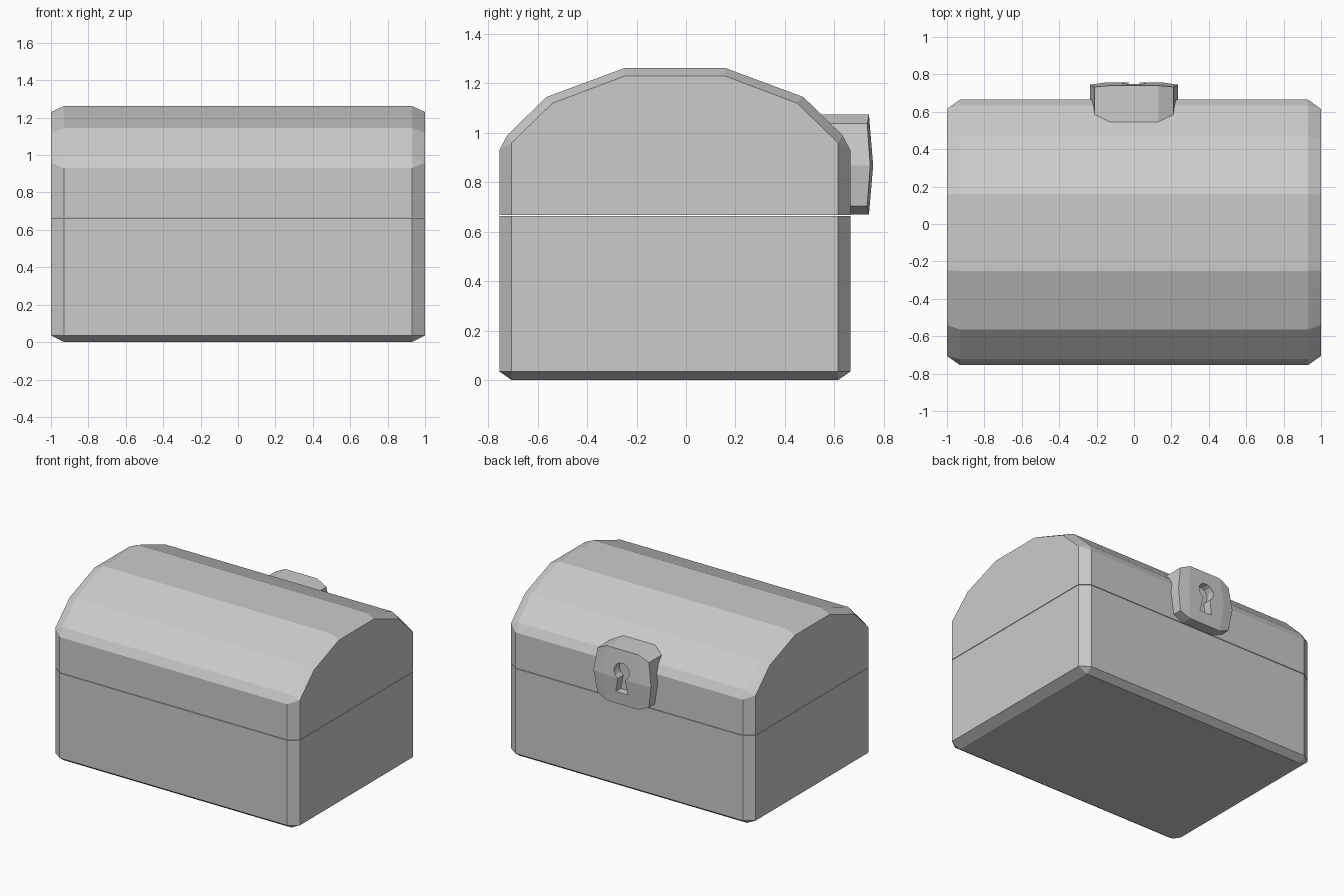
import bpy, bmesh, math

if "Cube" in bpy.data.objects:
    bpy.data.objects.remove(bpy.data.objects["Cube"])

grey = bpy.data.materials.new("light grey")
grey.diffuse_color = (0.6, 0.6, 0.6, 1)
grey.use_nodes = True
grey.node_tree.nodes["Principled BSDF"].inputs["Base Color"].default_value = grey.diffuse_color


def make(name, bm):
    bmesh.ops.recalc_face_normals(bm, faces=bm.faces[:])
    me = bpy.data.meshes.new(name)
    bm.to_mesh(me)
    bm.free()
    me.materials.append(grey)
    ob = bpy.data.objects.new(name, me)
    bpy.context.collection.objects.link(ob)
    return ob


def hull(name, points):
    """Convex solid from points, with coplanar triangles merged."""
    bm = bmesh.new()
    for p in points:
        bm.verts.new(p)
    bmesh.ops.convex_hull(bm, input=bm.verts[:])
    bmesh.ops.dissolve_limit(bm, angle_limit=math.radians(0.6),
                             verts=bm.verts[:], edges=bm.edges[:])
    return make(name, bm)


YC = -0.045          # middle of the chest in depth
SEAM = 0.665


def chest_part(name, outer, end):
    """outer: half profile (y, z) at x = 0.93; end: half profile at x = 1."""
    pts = []
    for x, prof in ((0.93, outer), (1.0, end)):
        pts += [(sx * x, YC + sy * y, z) for y, z in prof
                for sx in (-1, 1) for sy in (-1, 1)]
    return hull(name, pts)


# Bevelled box
chest_part("base",
           [(0.66, 0), (0.71, 0.035), (0.71, SEAM - 0.002)],
           [(0.66, 0.035), (0.66, SEAM - 0.002)])

# Faceted arched lid
chest_part("lid",
           [(0.71, SEAM + 0.002), (0.71, 0.93), (0.678, 0.99),
            (0.52, 1.145), (0.205, 1.262)],
           [(0.66, SEAM + 0.002), (0.66, 0.96), (0.495, 1.12), (0.203, 1.23)])

# Lock: faceted block with a slightly bulging face
rim = [(0.13, 1.075, 0.74), (0.21, 1.037, 0.733), (0.235, 0.868, 0.745),
       (0.21, 0.705, 0.733), (0.13, 0.67, 0.74)]
pts = [(s * x, y, z) for x, z, f in rim for y in (0.5, f) for s in (-1, 1)]
pts += [(s * 0.15, 0.757, 0.868) for s in (-1, 1)]
lock = hull("lock", pts)

# Keyhole cutter: round top over a flared slot
a0, n = math.radians(-62), 11
outline = [(0.062 * math.cos(a), 0.92 + 0.062 * math.sin(a)) for a in
           (a0 + i * (math.pi - 2 * a0) / n for i in range(n + 1))]
outline += [(-0.05, 0.76), (0.05, 0.76)]
bm = bmesh.new()
face = bm.faces.new([bm.verts.new((x, 0.69, z)) for x, z in outline])
ext = bmesh.ops.extrude_face_region(bm, geom=[face])
bmesh.ops.translate(bm, vec=(0, 0.15, 0),
                    verts=[v for v in ext["geom"] if isinstance(v, bmesh.types.BMVert)])
cutter = make("keyhole_cutter", bm)
cutter.hide_render = True
cutter.hide_viewport = True
mod = lock.modifiers.new("keyhole", 'BOOLEAN')
mod.operation = 'DIFFERENCE'
mod.solver = 'EXACT'
mod.object = cutter
